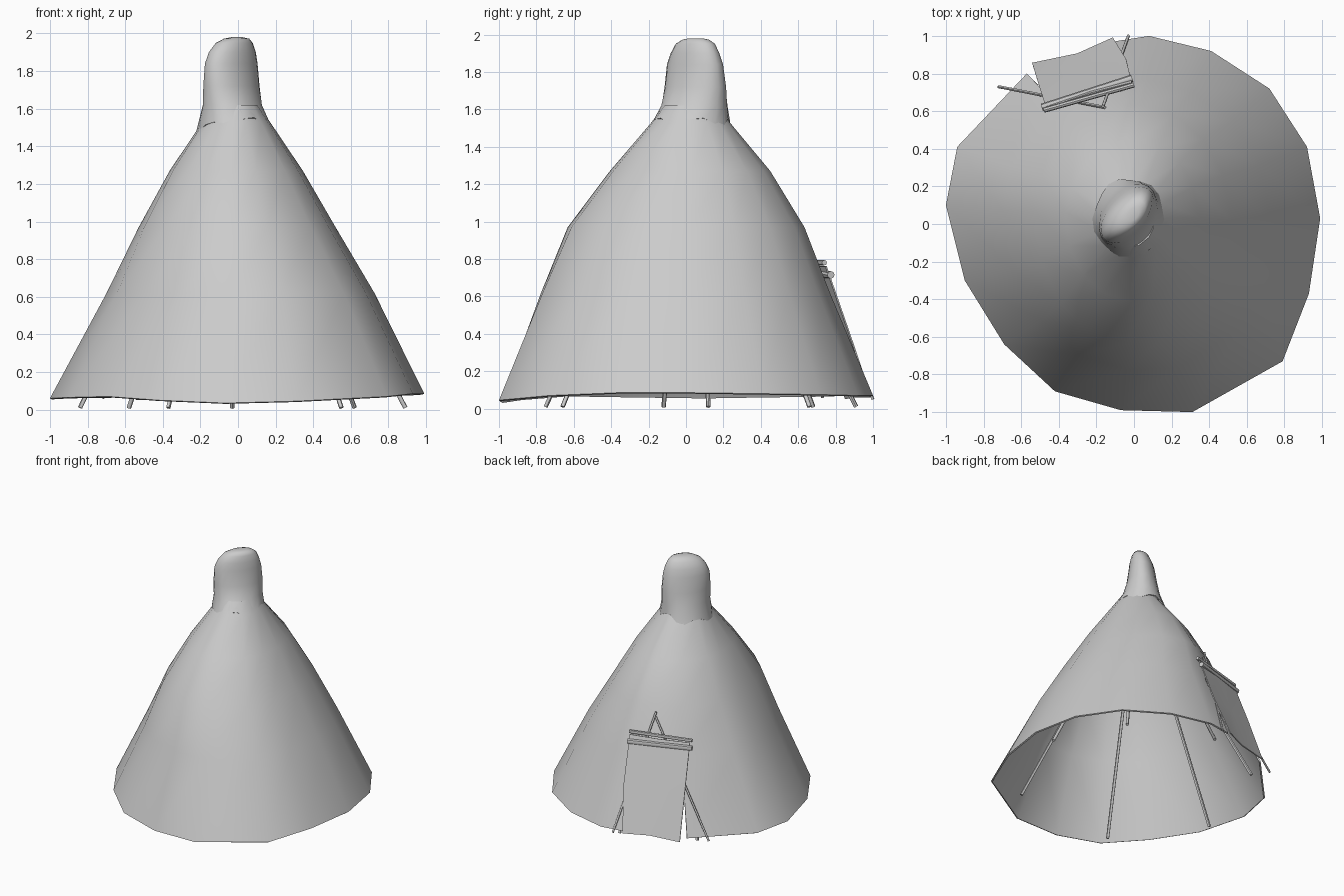
import bpy, bmesh, math
from mathutils import Vector

if "Cube" in bpy.data.objects:
    bpy.data.objects.remove(bpy.data.objects["Cube"])


def make_object(name, verts, faces, thickness=0.0, angle=45):
    mesh = bpy.data.meshes.new(name)
    mesh.from_pydata([tuple(v) for v in verts], [], faces)
    ob = bpy.data.objects.new(name, mesh)
    bpy.context.collection.objects.link(ob)
    bpy.ops.object.select_all(action='DESELECT')
    bpy.context.view_layer.objects.active = ob
    ob.select_set(True)
    if thickness:
        # applied before shading so the cloth rim keeps crisp edges
        mod = ob.modifiers.new("thickness", 'SOLIDIFY')
        mod.thickness = thickness
        mod.offset = -1
        bpy.ops.object.modifier_apply(modifier=mod.name)
    bm = bmesh.new()
    bm.from_mesh(ob.data)
    bmesh.ops.recalc_face_normals(bm, faces=bm.faces)
    bm.to_mesh(ob.data)
    bm.free()
    bpy.ops.object.shade_smooth_by_angle(angle=math.radians(angle))
    return ob


def rod(name, a, b, r, sides=8):
    a, b = Vector(a), Vector(b)
    q = (b - a).to_track_quat('Z', 'Y')
    verts = []
    for end in (a, b):
        for i in range(sides):
            t = 2 * math.pi * i / sides
            verts.append(end + q @ Vector((r * math.cos(t), r * math.sin(t), 0)))
    faces = [(i, (i + 1) % sides, sides + (i + 1) % sides, sides + i) for i in range(sides)]
    faces += [tuple(range(sides))[::-1], tuple(range(sides, 2 * sides))]
    return make_object(name, verts, faces)


def bridge(rows, n, skip=()):
    return [(r * n + i, r * n + (i + 1) % n, (r + 1) * n + (i + 1) % n, (r + 1) * n + i)
            for r in range(rows - 1) for i in range(n) if (r, i) not in skip]


# Canvas cone: irregular hem outline (counter-clockwise), then shrinking rings
hem = [(.08, 1.0, .07), (-.11, .97, .07), (-.57, .80, .07), (-.94, .41, .065),
       (-1.0, .10, .06), (-.90, -.30, .065), (-.69, -.64, .07), (-.42, -.89, .05),
       (-.07, -.99, .035), (.31, -1.0, .045), (.79, -.73, .07), (.93, -.37, .085),
       (.99, .03, .085), (.92, .41, .08), (.72, .72, .075), (.41, .92, .07)]
# z, x centre, y centre, x radius, y radius, share of the hem irregularity kept
rings = [(.62, .015, -.005, .715, .775, .6), (.97, -.005, 0, .525, .635, .2),
         (1.27, -.01, .022, .355, .43, 0), (1.53, -.01, .025, .18, .21, 0),
         (1.62, -.01, .03, .12, .15, 0)]
verts = [Vector(p) for p in hem]
for z, cx, cy, rx, ry, keep in rings:
    for x, y, _ in hem:
        length = math.hypot(x, y)
        s = keep + (1 - keep) / length
        verts.append(Vector((cx + x * s * rx, cy + y * s * ry, z)))
# the doorway is left open in the lowest band
make_object("canvas_cover", verts, bridge(len(rings) + 1, len(hem), {(0, 1)}), .012, 60)

# Smoke-hole cap: ragged lower edge, flattened along one diagonal
n = 20
# z, x centre, y centre, x radius, y radius, diagonal skew
cap = [(1.62, -.03, .045, .158, .178, .12), (1.72, -.035, .05, .15, .165, .22),
       (1.84, -.036, .048, .14, .15, .27), (1.90, -.03, .048, .125, .13, .27),
       (1.95, -.02, .05, .098, .105, .27), (1.972, -.008, .052, .068, .072, .25),
       (1.98, -.005, .052, .032, .036, .2)]
verts = []
for i in range(n):
    t = 2 * math.pi * i / n
    c, s = math.cos(t), math.sin(t)
    z = max(1.465, 1.535 - .04 * max(0, -c) + .022 * math.sin(5 * t + .6))
    grow = (1.56 - z) * .4
    verts.append(Vector((-.018 + (.172 + grow) * c, .03 + (.2 + grow) * s, z)))
for z, cx, cy, rx, ry, q in cap:
    p = math.sqrt(1 - q * q)
    for i in range(n):
        t = 2 * math.pi * i / n
        c, s = math.cos(t), math.sin(t)
        verts.append(Vector((cx + rx * (p * c + q * s), cy + ry * (p * s + q * c), z)))
faces = bridge(len(cap) + 1, n)
faces.append(tuple(range(len(cap) * n, (len(cap) + 1) * n)))
make_object("top_cap", verts, faces, .008, 60)

# Inner frame poles, leaning in to the top
feet = [(-.84, -.12), (-.37, -.75), (.55, -.66), (.89, .12), (.62, .66), (-.03, .91), (-.58, .68)]
for k, (x, y) in enumerate(feet):
    rod(f"frame_pole_{k + 1}", (x, y, .01), (x * .05 - .01, y * .05 + .03, 1.62), .012)

# Pair of door poles meeting above the flap
rod("door_pole_left", (-.03, 1.0, .05), (-.165, .625, .94), .008)
rod("door_pole_right", (-.72, .73, .06), (-.155, .62, .90), .008)

# Door flap hanging from its top rods
flap = [[(-.465, .61, .76), (-.23, .69, .76), (-.01, .745, .76)],
        [(-.505, .735, .40), (-.27, .80, .40), (-.04, .87, .40)],
        [(-.54, .85, .05), (-.30, .90, .06), (-.11, .985, .06)]]
verts = [Vector(p) for row in flap for p in row]
faces = [(r * 3 + c, r * 3 + 3 + c, r * 3 + 4 + c, r * 3 + 1 + c) for r in range(2) for c in range(2)]
make_object("door_flap", verts, faces, .008, 40)
rod("flap_rod_upper", (-.48, .605, .78), (-.0, .74, .78), .014)
rod("flap_rod_lower", (-.49, .62, .725), (-.01, .775, .715), .02)
